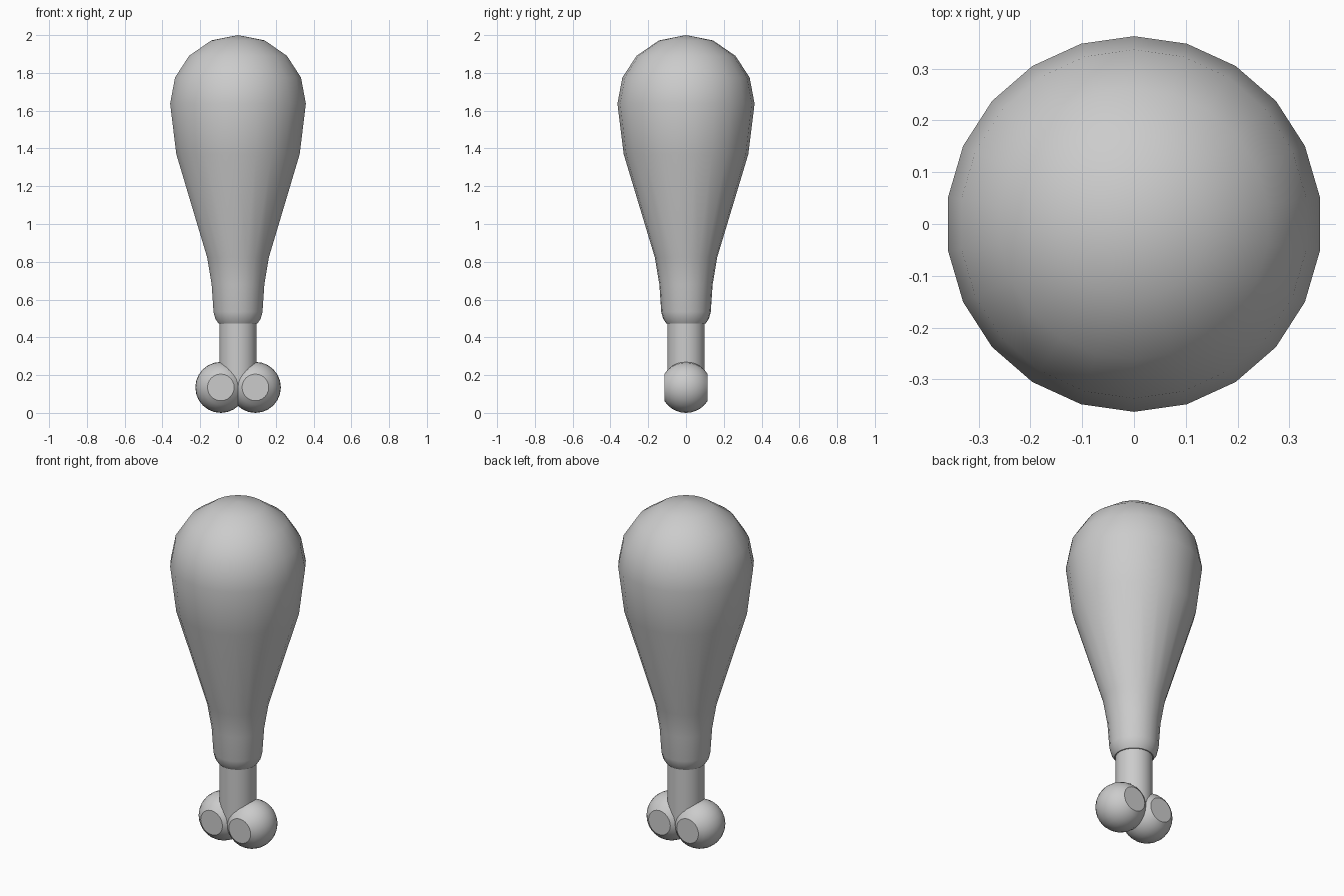
import bpy, bmesh
from math import sin, cos, asin, pi, radians
from mathutils import Matrix

if "Cube" in bpy.data.objects:
    bpy.data.objects.remove(bpy.data.objects["Cube"])


def lathe(name, profile, sides, matrix=Matrix()):
    """Revolve (radius, height) points around z, vertex on the y axis."""
    bm = bmesh.new()
    rings = []
    for r, z in profile:
        if r == 0:
            rings.append([bm.verts.new((0, 0, z))])
        else:
            rings.append([bm.verts.new((r * sin(2 * pi * i / sides),
                                        r * cos(2 * pi * i / sides), z))
                          for i in range(sides)])
    for a, b in zip(rings, rings[1:]):
        for i in range(sides):
            j = (i + 1) % sides
            if len(a) == 1:
                bm.faces.new((a[0], b[i], b[j]))
            elif len(b) == 1:
                bm.faces.new((a[i], a[j], b[0]))
            else:
                bm.faces.new((a[i], a[j], b[j], b[i]))
    # flat end caps
    for ring in (rings[0], rings[-1]):
        if len(ring) > 1:
            bm.faces.new(ring)
    bm.transform(matrix)
    bmesh.ops.recalc_face_normals(bm, faces=bm.faces)
    mesh = bpy.data.meshes.new(name)
    bm.to_mesh(mesh)
    bm.free()
    obj = bpy.data.objects.new(name, mesh)
    bpy.context.collection.objects.link(obj)
    bpy.ops.object.select_all(action='DESELECT')
    bpy.context.view_layer.objects.active = obj
    obj.select_set(True)
    bpy.ops.object.shade_smooth_by_angle(angle=radians(30))
    return obj


# meat: low-poly teardrop with a rounded lip around the bone
lathe("meat", [(0.105, 0.474), (0.122, 0.50), (0.131, 0.535), (0.141, 0.68),
               (0.165, 0.823), (0.33, 1.37), (0.363, 1.637), (0.337, 1.775),
               (0.262, 1.89), (0.143, 1.972), (0, 2.0)], 22)

# bone shaft
lathe("bone_shaft", [(0.099, 0.135), (0.099, 0.49)], 24)

# bone knobs: spheres cut flat at front and back
R, CUT = 0.135, 0.115
lat = asin(CUT / R)
arc = [(R * cos(lat * t / 5), R * sin(lat * t / 5)) for t in range(-5, 6)]
for side, x in (("left", -0.091), ("right", 0.092)):
    lathe("bone_knob_" + side, arc, 24,
          Matrix.Translation((x, 0, R)) @ Matrix.Rotation(pi / 2, 4, 'X'))
